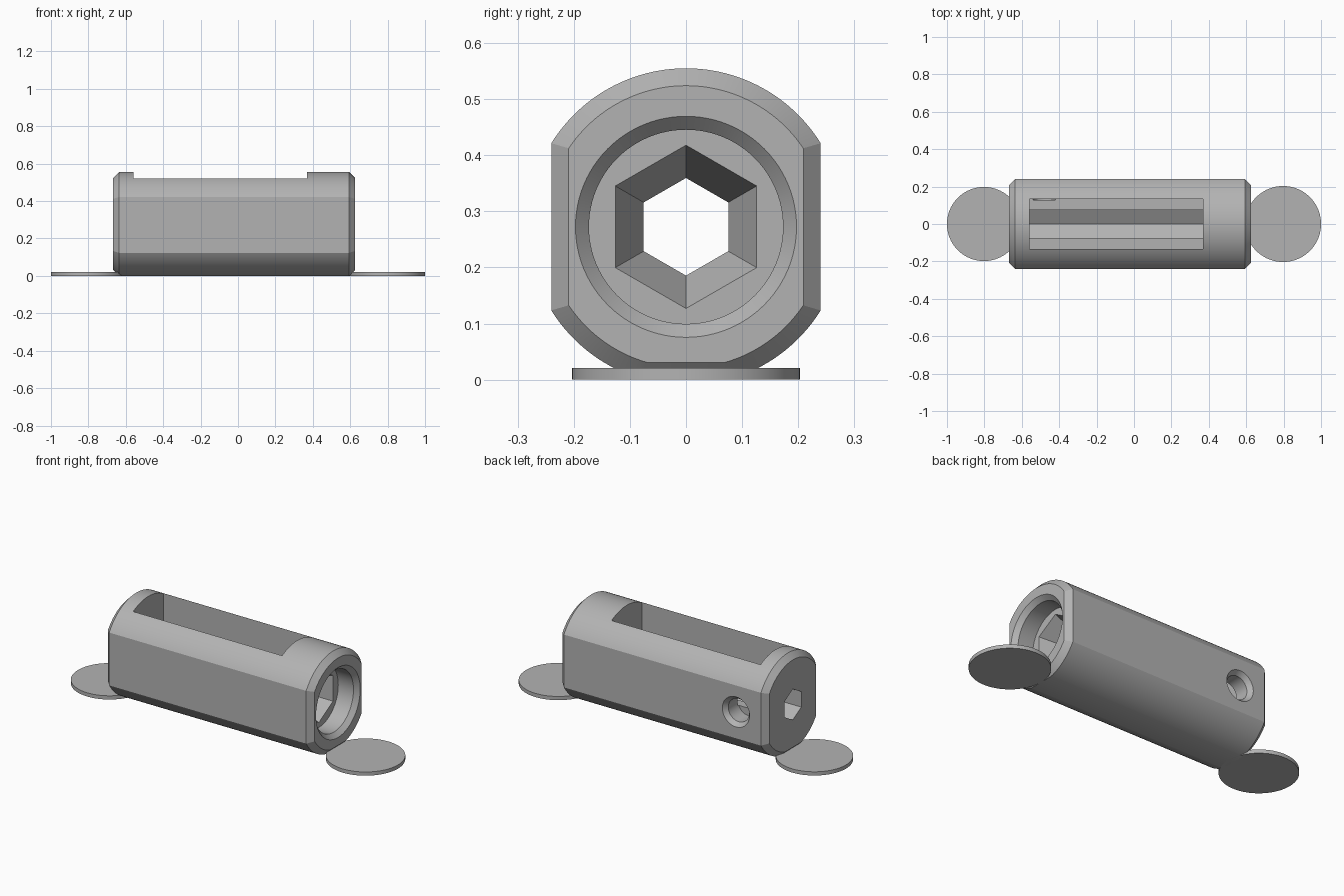
import bpy, bmesh
from math import sin, cos, pi, asin, acos, radians

cube = bpy.data.objects.get("Cube")
if cube:
    bpy.data.objects.remove(cube)

AXIS = 0.2725          # height of the bore axis
LEFT, RIGHT = -0.667, 0.625
CHAMFER = 0.031

grey = bpy.data.materials.new("plain grey")
grey.use_nodes = True
grey.diffuse_color = (0.45, 0.45, 0.45, 1)
grey.node_tree.nodes["Principled BSDF"].inputs["Base Color"].default_value = grey.diffuse_color


def loft(name, rings, along="x"):
    """Solid through rings given as (position, [(u, v), ...])."""
    bm = bmesh.new()
    loops = []
    for p, pts in rings:
        loops.append([bm.verts.new((p, u, v) if along == "x" else (u, p, v)) for u, v in pts])
    n = len(loops[0])
    for a, b in zip(loops, loops[1:]):
        for i in range(n):
            j = (i + 1) % n
            bm.faces.new((a[i], a[j], b[j], b[i]))
    bm.faces.new(loops[0])
    bm.faces.new(loops[-1])
    bmesh.ops.recalc_face_normals(bm, faces=bm.faces)
    mesh = bpy.data.meshes.new(name)
    bm.to_mesh(mesh)
    bm.free()
    mesh.materials.append(grey)
    obj = bpy.data.objects.new(name, mesh)
    bpy.context.collection.objects.link(obj)
    return obj


def polygon(r, n, u=0.0, v=AXIS):
    return [(u + r * sin(2 * pi * i / n), v + r * cos(2 * pi * i / n)) for i in range(n)]


def arc(r, a, b, n):
    return [(r * cos(a + (b - a) * i / n), AXIS + r * sin(a + (b - a) * i / n)) for i in range(n + 1)]


def flatted_circle(inset):
    """Round section with two side flats and a bottom flat."""
    r = 0.2825 - inset
    side = acos((0.24 - inset) / r)
    low = asin((AXIS - inset) / r)
    return (arc(r, side, pi - side, 48) + arc(r, pi + side, pi + low, 16)
            + arc(r, 2 * pi - low, 2 * pi - side, 16))


def cut(target, cutter):
    cutter.hide_render = True
    mod = target.modifiers.new("cut", "BOOLEAN")
    mod.operation = "DIFFERENCE"
    mod.solver = "EXACT"
    mod.object = cutter
    bpy.context.view_layer.objects.active = target
    bpy.ops.object.modifier_apply(modifier=mod.name)
    bpy.data.objects.remove(cutter)


def smooth(obj):
    bpy.ops.object.select_all(action="DESELECT")
    obj.select_set(True)
    bpy.context.view_layer.objects.active = obj
    bpy.ops.object.shade_smooth_by_angle(angle=radians(20))


# Chamfered body with side flats
small, full = flatted_circle(CHAMFER), flatted_circle(0)
body = loft("body", [(LEFT, small), (LEFT + CHAMFER, full),
                     (RIGHT - CHAMFER, full), (RIGHT, small)])

# Hexagonal channel along the whole length
cut(body, loft("channel_cutter", [(-0.8, polygon(0.087, 6)), (0.42, polygon(0.087, 6))]))

# Hexagonal funnel leading into the channel
cut(body, loft("funnel_cutter", [(0.375, polygon(0.087, 6)), (0.505, polygon(0.1455, 6)),
                                 (0.53, polygon(0.1455, 6))]))

# Round socket with a bevelled mouth
cut(body, loft("socket_cutter", [(0.505, polygon(0.173, 96)), (0.6, polygon(0.173, 96)),
                                 (RIGHT, polygon(0.197, 96)), (0.65, polygon(0.221, 96))]))

# Open window in the top
window = [(-0.135, 0.25), (0.135, 0.25), (0.135, 0.7), (-0.135, 0.7)]
cut(body, loft("window_cutter", [(-0.56, window), (0.37, window)]))

# Countersunk screw hole in the back flat
cut(body, loft("screw_hole_cutter", [(0.127, polygon(0.065, 48, -0.48)), (0.215, polygon(0.065, 48, -0.48)),
                                     (0.24, polygon(0.085, 48, -0.48)), (0.26, polygon(0.101, 48, -0.48))], "y"))
smooth(body)

# Thin round pads under both ends
for name, x, r in (("left_pad", 0.797, 0.203), ("right_pad", -0.802, 0.198)):
    disc = polygon(r, 64)
    bpy.ops.mesh.primitive_cylinder_add(vertices=96, radius=r, depth=0.021, location=(x, 0, 0.0105))
    pad = bpy.context.object
    pad.name = name
    pad.data.materials.append(grey)
    smooth(pad)
